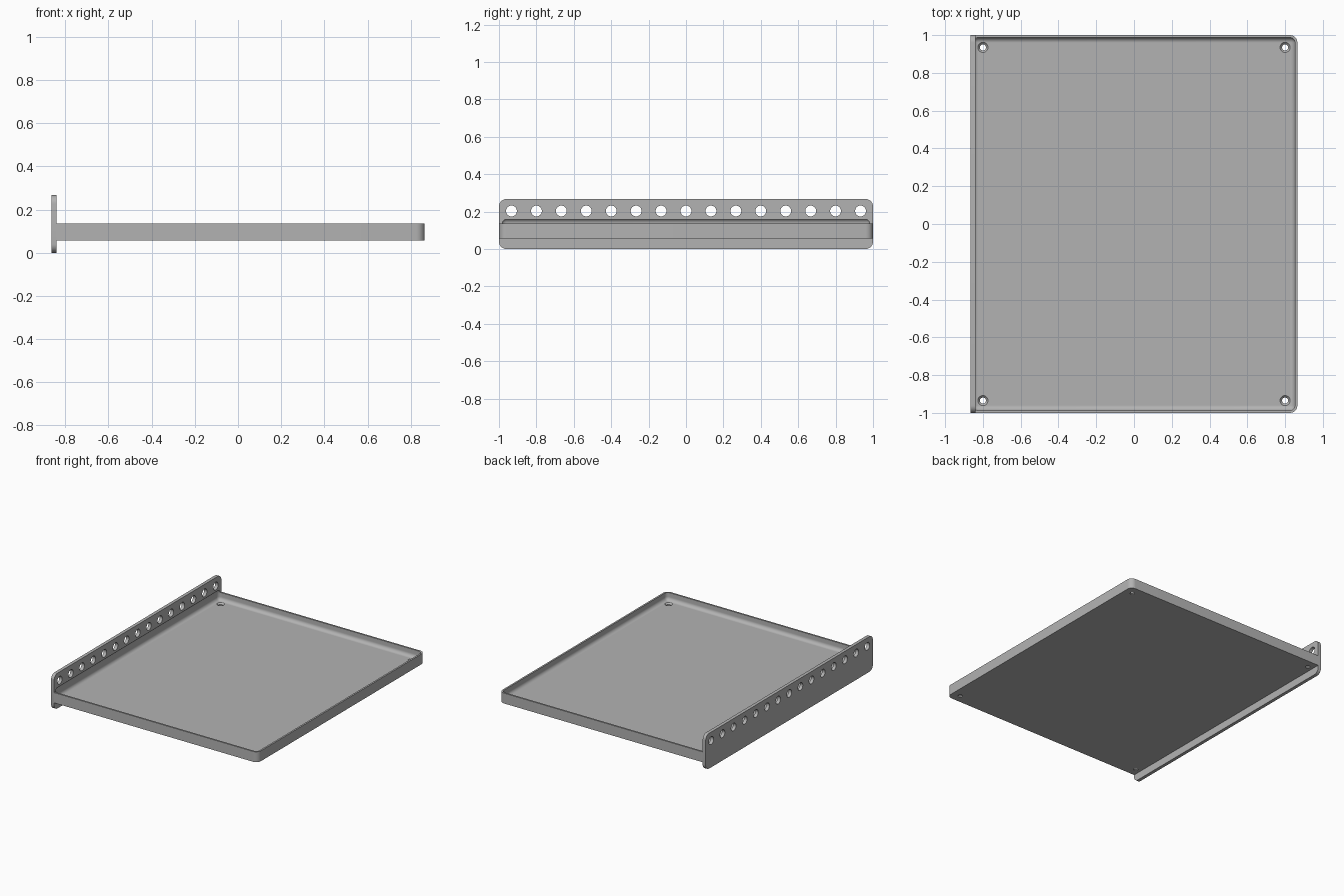
import bpy, bmesh
from math import pi, sin, cos
from mathutils import Matrix, Vector

if "Cube" in bpy.data.objects:
    bpy.data.objects.remove(bpy.data.objects["Cube"])

grey = bpy.data.materials.new("mid_grey")
grey.use_nodes = True
COLOUR = (0.45, 0.45, 0.45, 1)
grey.diffuse_color = COLOUR
grey.node_tree.nodes["Principled BSDF"].inputs["Base Color"].default_value = COLOUR

HALF_X, HALF_Y = 0.865, 1.0
PLATE_X = -0.84            # inner face of the flange
TRAY_Z, TRAY_TOP, FLOOR_Z = 0.057, 0.135, 0.077
CORNER = 0.04


def make(name, bm):
    bmesh.ops.recalc_face_normals(bm, faces=bm.faces)
    mesh = bpy.data.meshes.new(name)
    bm.to_mesh(mesh)
    bm.free()
    mesh.materials.append(grey)
    obj = bpy.data.objects.new(name, mesh)
    bpy.context.collection.objects.link(obj)
    return obj


def box(lo, hi, radius, pick, segments=8):
    """Box whose edges chosen by pick(midpoint, direction) are rounded."""
    bm = bmesh.new()
    bmesh.ops.create_cube(bm, size=1)
    lo, hi = Vector(lo), Vector(hi)
    for v in bm.verts:
        v.co = (lo + hi) / 2 + v.co * (hi - lo)
    edges = [e for e in bm.edges
             if pick((e.verts[0].co + e.verts[1].co) / 2,
                     (e.verts[1].co - e.verts[0].co).normalized())]
    bmesh.ops.bevel(bm, geom=edges, offset=radius, segments=segments,
                    profile=0.5, affect="EDGES")
    return bm


def add_cone(bm, r1, r2, depth, matrix):
    bmesh.ops.create_cone(bm, cap_ends=True, segments=32, radius1=r1,
                          radius2=r2, depth=depth, matrix=matrix)


def cut(obj, cutter):
    mod = obj.modifiers.new("cut", "BOOLEAN")
    mod.operation, mod.solver, mod.object = "DIFFERENCE", "EXACT", cutter
    bpy.context.view_layer.update()
    graph = bpy.context.evaluated_depsgraph_get()
    mesh = bpy.data.meshes.new_from_object(obj.evaluated_get(graph))
    obj.modifiers.clear()
    obj.data = mesh


# Shallow tray with rounded outer corners, and the upright flange
tray = make("tray", box((PLATE_X, -HALF_Y, TRAY_Z), (HALF_X, HALF_Y, TRAY_TOP),
                        CORNER, lambda m, d: abs(d.z) > 0.9 and m.x > 0))
flange = make("side_flange", box((-HALF_X, -HALF_Y, 0), (PLATE_X, HALF_Y, 0.267),
                                 CORNER, lambda m, d: abs(d.x) > 0.9))

# Filleted cavity: hollows the tray and undercuts the flange
cavity = make("cavity_cutter", box((-0.852, -0.987, FLOOR_Z), (0.852, 0.987, 0.163),
                                   0.027, lambda m, d: True))

# Countersunk mounting holes near the tray corners
bm = bmesh.new()
for x in (-0.8, 0.8):
    for y in (-0.935, 0.935):
        add_cone(bm, 0.016, 0.016, 0.04, Matrix.Translation((x, y, TRAY_Z)))
screw_shafts = make("screw_shaft_cutter", bm)
bm = bmesh.new()
for x in (-0.8, 0.8):
    for y in (-0.935, 0.935):
        add_cone(bm, 0.012, 0.03, 0.018, Matrix.Translation((x, y, FLOOR_Z - 0.006)))
screw_heads = make("screw_head_cutter", bm)

# Row of round holes through the flange
bm = bmesh.new()
for i in range(15):
    y = (i - 7) * 0.1333
    add_cone(bm, 0.029, 0.029, 0.1,
             Matrix.Translation((-0.8525, y, 0.203)) @ Matrix.Rotation(pi / 2, 4, "Y"))
flange_holes = make("flange_hole_cutter", bm)

for cutter in (cavity, screw_shafts, screw_heads):
    cut(tray, cutter)
for cutter in (cavity, flange_holes):
    cut(flange, cutter)
for cutter in (cavity, screw_shafts, screw_heads, flange_holes):
    bpy.data.objects.remove(cutter)

# Smooth curved surfaces, crisp edges elsewhere
for obj in (tray, flange):
    bpy.ops.object.select_all(action="DESELECT")
    obj.select_set(True)
    bpy.context.view_layer.objects.active = obj
    bpy.ops.object.shade_smooth_by_angle(angle=0.5)
